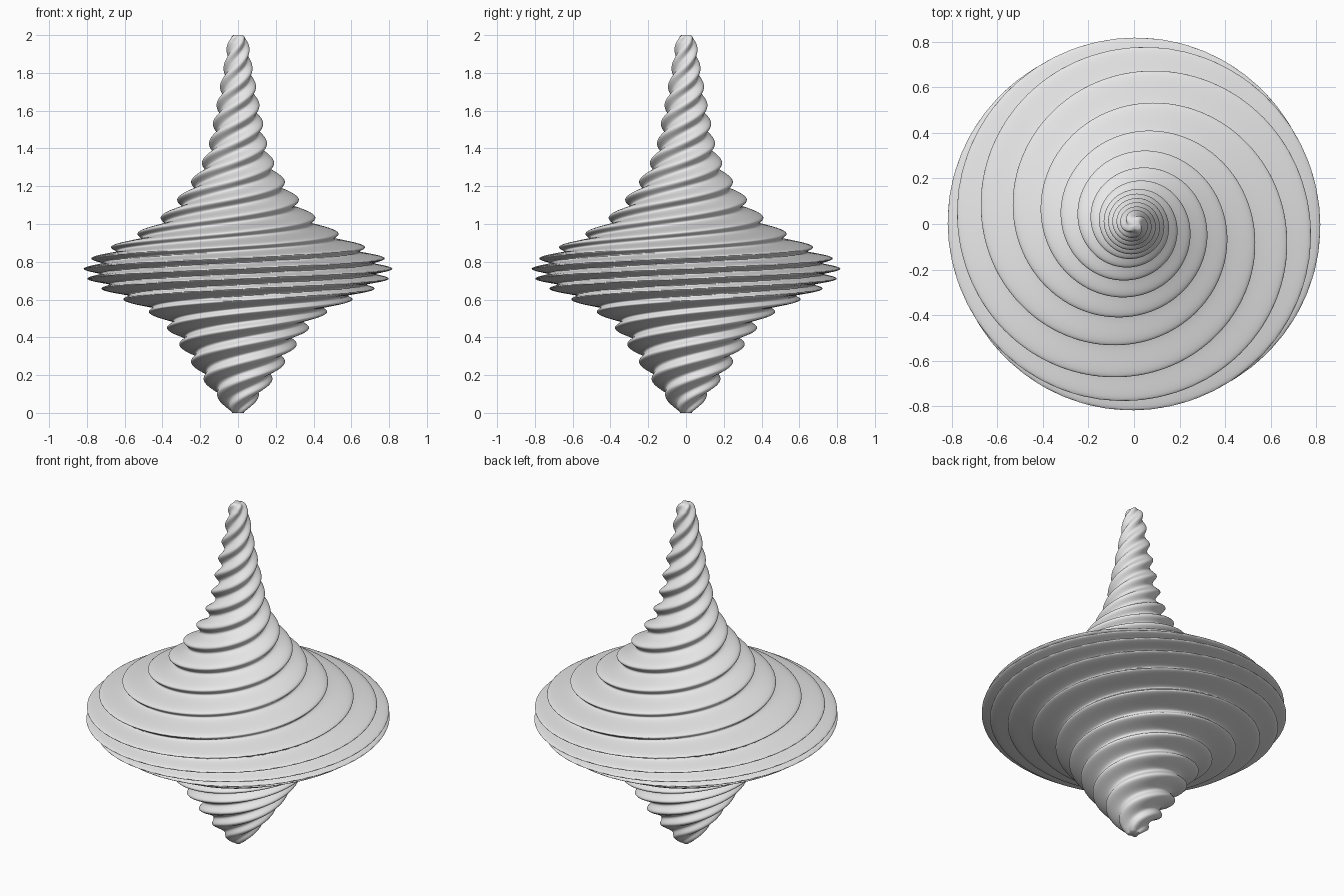
import bpy
import bmesh
from math import cos, sin, pi, tanh, exp, radians

if "Cube" in bpy.data.objects:
    bpy.data.objects.remove(bpy.data.objects["Cube"], do_unlink=True)

SIDES, ROWS, STARTS = 128, 480, 4

# Outer outline as (height, radius)
OUTLINE = [(0, .035), (.03, .07), (.12, .145), (.22, .22), (.31, .28), (.40, .34),
           (.50, .42), (.57, .55), (.62, .66), (.68, .77), (.73, .82), (.78, .82),
           (.83, .77), (.87, .70), (.93, .575), (1.0, .46), (1.07, .375),
           (1.15, .31), (1.24, .24), (1.34, .185), (1.44, .15), (1.55, .13),
           (1.65, .11), (1.75, .092), (1.85, .073), (1.95, .058), (1.985, .048), (2, .03)]


def linear_radius(z):
    z = min(max(z, 0), 2)
    for (z0, r0), (z1, r1) in zip(OUTLINE, OUTLINE[1:]):
        if z <= z1:
            return r0 + (r1 - r0) * (z - z0) / (z1 - z0)
    return OUTLINE[-1][1]


def smooth_radius(z):
    # Average over a small window, which narrows at the two ends
    w = min(.03, z, 2 - z)
    return sum(linear_radius(z + w * k / 4) for k in range(-4, 5)) / 9


def turns(z):
    # Ridges packed closer together around the wide disc
    return z / .1 + 1.6 * tanh((z - .72) / .2)


# Light grey material
grey = bpy.data.materials.new("light_grey")
grey.use_nodes = True
colour = (.8, .8, .8, 1)
grey.diffuse_color = colour
grey.node_tree.nodes["Principled BSDF"].inputs["Base Color"].default_value = colour

# Twisted body: stacked lobed rings
bm = bmesh.new()
rings = []
for i in range(ROWS + 1):
    z = 2 * i / ROWS
    radius = smooth_radius(z)
    depth = .045 * (1 - exp(-radius / .3))
    phase = 2 * pi * (turns(z) - turns(1.24))
    ring = []
    for j in range(SIDES):
        a = 2 * pi * j / SIDES
        r = radius - depth * (1 - cos(STARTS * a - phase))
        ring.append(bm.verts.new((r * cos(a), r * sin(a), z)))
    rings.append(ring)

for low, high in zip(rings, rings[1:]):
    for j in range(SIDES):
        k = (j + 1) % SIDES
        bm.faces.new((low[j], low[k], high[k], high[j]))
bm.faces.new(rings[0][::-1])
bm.faces.new(rings[-1])

mesh = bpy.data.meshes.new("twisted_top")
bm.to_mesh(mesh)
bm.free()
mesh.materials.append(grey)
body = bpy.data.objects.new("twisted_top", mesh)
bpy.context.collection.objects.link(body)

bpy.ops.object.select_all(action="DESELECT")
body.select_set(True)
bpy.context.view_layer.objects.active = body
bpy.ops.object.shade_smooth_by_angle(angle=radians(60))
